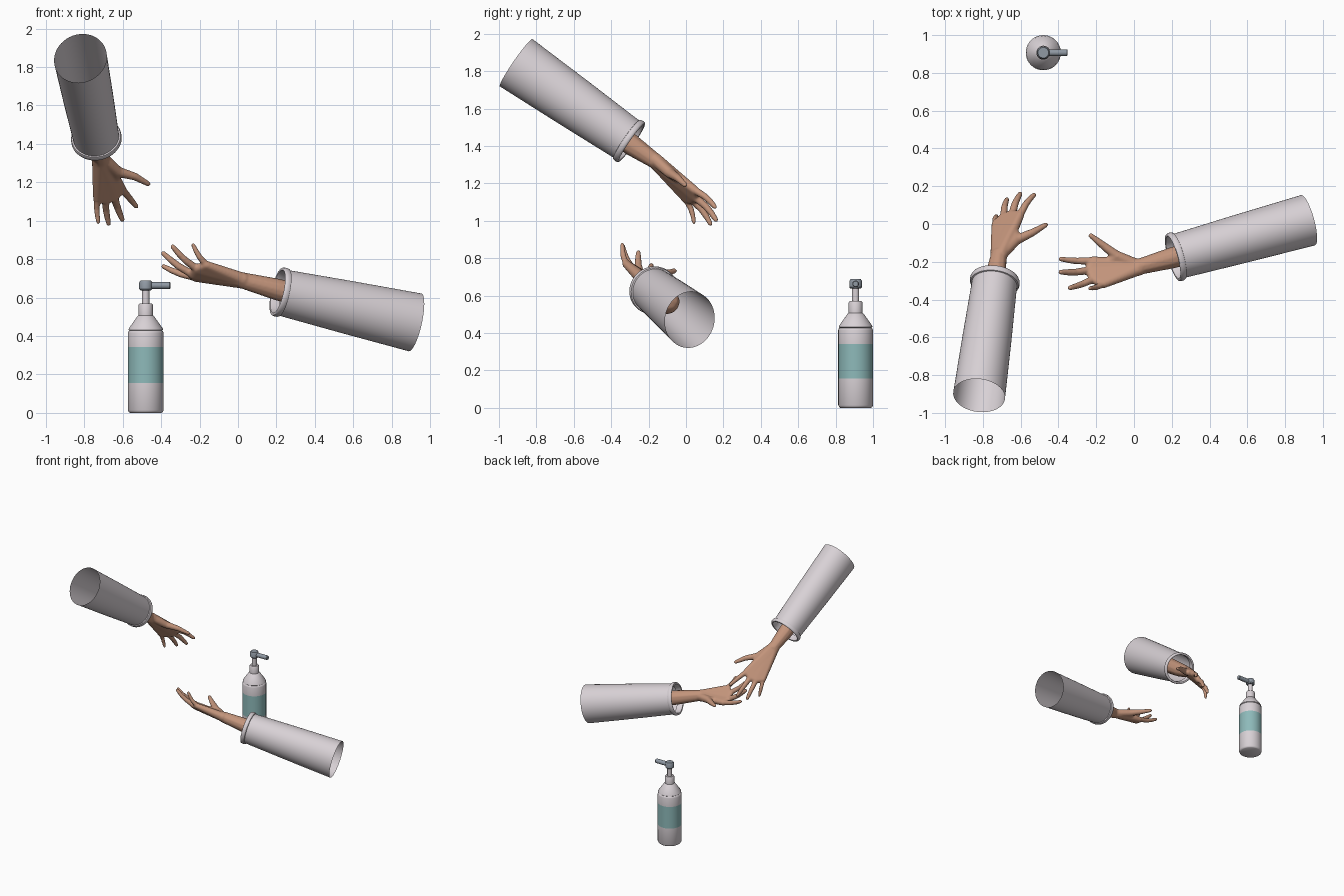
import bpy, bmesh, math
from mathutils import Vector, Matrix

if "Cube" in bpy.data.objects:
    bpy.data.objects.remove(bpy.data.objects["Cube"])


def material(name, rgb):
    m = bpy.data.materials.new(name)
    m.diffuse_color = (*rgb, 1)
    m.use_nodes = True
    m.node_tree.nodes["Principled BSDF"].inputs["Base Color"].default_value = m.diffuse_color
    return m


WHITE = material("soft white", (0.69, 0.64, 0.67))
SKIN = material("skin", (0.55, 0.30, 0.20))
TEAL = material("teal label", (0.27, 0.49, 0.49))
GREY = material("pump grey", (0.28, 0.32, 0.37))


def finish(name, bm, mats, angle=35):
    me = bpy.data.meshes.new(name)
    bm.to_mesh(me)
    bm.free()
    ob = bpy.data.objects.new(name, me)
    bpy.context.collection.objects.link(ob)
    for m in mats:
        me.materials.append(m)
    bpy.ops.object.select_all(action='DESELECT')
    ob.select_set(True)
    bpy.context.view_layer.objects.active = ob
    bpy.ops.object.shade_smooth_by_angle(angle=math.radians(angle))
    return ob


def loft(rings, matrix, sides=40, cap=True):
    """Stack of elliptical rings (height, x radius, y radius)."""
    bm = bmesh.new()
    loops = []
    for z, rx, ry in rings:
        loops.append([bm.verts.new((rx * math.cos(a), ry * math.sin(a), z))
                      for a in (2 * math.pi * i / sides for i in range(sides))])
    for lo, hi in zip(loops, loops[1:]):
        for i in range(sides):
            j = (i + 1) % sides
            bm.faces.new((lo[i], lo[j], hi[j], hi[i]))
    if cap:
        bm.faces.new(loops[0][::-1])
        bm.faces.new(loops[-1])
    bm.transform(matrix)
    return bm


def lathe(profile, matrix, sides=40):
    return loft([(z, r, r) for z, r in profile], matrix, sides)


def hull(target, balls):
    """Add the convex hull of several balls (centre, radius)."""
    bm = bmesh.new()
    for c, r in balls:
        bmesh.ops.create_icosphere(bm, subdivisions=2, radius=r,
                                   matrix=Matrix.Translation(c))
    res = bmesh.ops.convex_hull(bm, input=bm.verts)
    inner = [v for v in bm.verts if not any(
        f in set(res["geom"]) for f in v.link_faces)]
    bmesh.ops.delete(bm, geom=inner, context='VERTS')
    bmesh.ops.recalc_face_normals(bm, faces=bm.faces)
    tmp = bpy.data.meshes.new("tmp")
    bm.to_mesh(tmp)
    bm.free()
    target.from_mesh(tmp)
    bpy.data.meshes.remove(tmp)


def chain(target, balls):
    for a, b in zip(balls, balls[1:]):
        hull(target, (a, b))


def sleeve(name, far, cuff):
    far, cuff = Vector(far), Vector(cuff)
    axis = cuff - far
    L = axis.length
    m = Matrix.Translation(far) @ axis.to_track_quat('Z', 'Y').to_matrix().to_4x4()
    # tapered tube, rolled hem, hem turned inward
    rings = [(0, .138, .154), (L * .5, .130, .138), (L - .035, .120, .121),
             (L - .033, .128, .127), (L - .024, .132, .130), (L - .010, .132, .130),
             (L - .002, .128, .127), (L, .122, .121), (L - .002, .115, .114),
             (L - .010, .112, .111), (L - .05, .112, .111)]
    finish(name, loft(rings, m, 48, cap=False), [WHITE], 50)


def arm(name, start, cuff, wrist, knuckles, tips, thumb, back):
    """Forearm and hand; back is the direction the back of the hand faces."""
    start, cuff, wrist, back = map(Vector, (start, cuff, wrist, back))
    back.normalize()
    K = [Vector(k) for k in knuckles]
    T = [Vector(t) for t in tips]
    side = (K[0] - K[3]).normalized()
    bm = bmesh.new()
    # forearm
    chain(bm, [(start, .068), (cuff, .058), (wrist, .043)])
    # palm
    w_in, w_out = wrist + side * .012, wrist - side * .012
    hull(bm, [(w_in, .038), (w_out, .038), (K[0], .024), (K[1], .025)])
    hull(bm, [(w_in, .036), (w_out, .036), (K[1], .025), (K[2], .024)])
    hull(bm, [(w_in, .034), (w_out, .036), (K[2], .024), (K[3], .022)])
    # fingers, slightly bent toward the back at the middle joint
    for k, t, r in zip(K, T, (.021, .022, .021, .018)):
        t = t + (k - t).normalized() * .008
        mid = k.lerp(t, .45) + back * .010
        chain(bm, [(k, r), (mid, r * .88), (k.lerp(t, .75) + back * .007, r * .78),
                   (t, r * .62)])
    # thumb and its muscle
    base, joint, tip = map(Vector, thumb)
    hull(bm, [(w_in, .034), (base, .029), (wrist.lerp(K[0], .7), .022)])
    chain(bm, [(base, .028), (joint, .021), (tip, .014)])
    ob = finish(name, bm, [SKIN])
    # fuse the pieces into one smooth skin
    rm = ob.modifiers.new("fuse", 'REMESH')
    rm.mode = 'VOXEL'
    rm.voxel_size = .006
    rm.use_smooth_shade = True
    sm = ob.modifiers.new("soften", 'SMOOTH')
    sm.factor, sm.iterations = .5, 6


# upper arm, reaching down
sleeve("upper_sleeve", (-.82, -.908, 1.845), (-.735, -.29, 1.417))
arm("upper_arm", (-.769, -.535, 1.587), (-.735, -.29, 1.405), (-.715, -.165, 1.32),
    [(-.605, .045, 1.165), (-.645, .05, 1.125), (-.69, .035, 1.11), (-.733, .0, 1.115)],
    [(-.525, .16, 1.07), (-.60, .165, 1.0), (-.672, .135, .978), (-.727, .045, .985)],
    [(-.625, -.085, 1.255), (-.537, -.045, 1.23), (-.468, -.005, 1.192)],
    (-.031, .047, .038))

# lower arm, palm up
sleeve("lower_sleeve", (.921, .02, .471), (.205, -.178, .632))
arm("lower_arm", (.487, -.10, .568), (.205, -.178, .642), (.02, -.228, .69),
    [(-.22, -.195, .705), (-.235, -.245, .72), (-.215, -.292, .75), (-.165, -.32, .77)],
    [(-.395, -.185, .765), (-.395, -.255, .835), (-.345, -.34, .87), (-.238, -.342, .88)],
    [(-.09, -.17, .705), (-.165, -.112, .718), (-.228, -.062, .732)],
    (-.016, -.035, -.054))

# dispenser bottle, with the label band coloured by height
spot = Matrix.Translation((-.48, .907, 0))
bottle = lathe([(0, .082), (.004, .088), (.014, .093), (.156, .093), (.342, .093),
                (.415, .093), (.424, .090), (.428, .085), (.432, .090), (.440, .088),
                (.505, .042), (.508, .037), (.562, .037), (.570, .032)], spot)
for f in bottle.faces:
    f.material_index = int(len(f.verts) == 4 and .156 < f.calc_center_median().z < .342)
finish("bottle", bottle, [WHITE, TEAL])
finish("pump_stem", lathe([(.56, .019), (.645, .019)], spot, 24), [WHITE])
finish("pump_head", lathe([(.638, .028), (.645, .034), (.678, .034), (.688, .028)],
                          spot, 24), [GREY])
along_x = Matrix.Translation((-.48, .907, .663)) @ Matrix.Rotation(math.pi / 2, 4, 'Y')
finish("pump_nozzle", lathe([(0, .018), (.124, .018), (.129, .014)], along_x, 20), [GREY])
